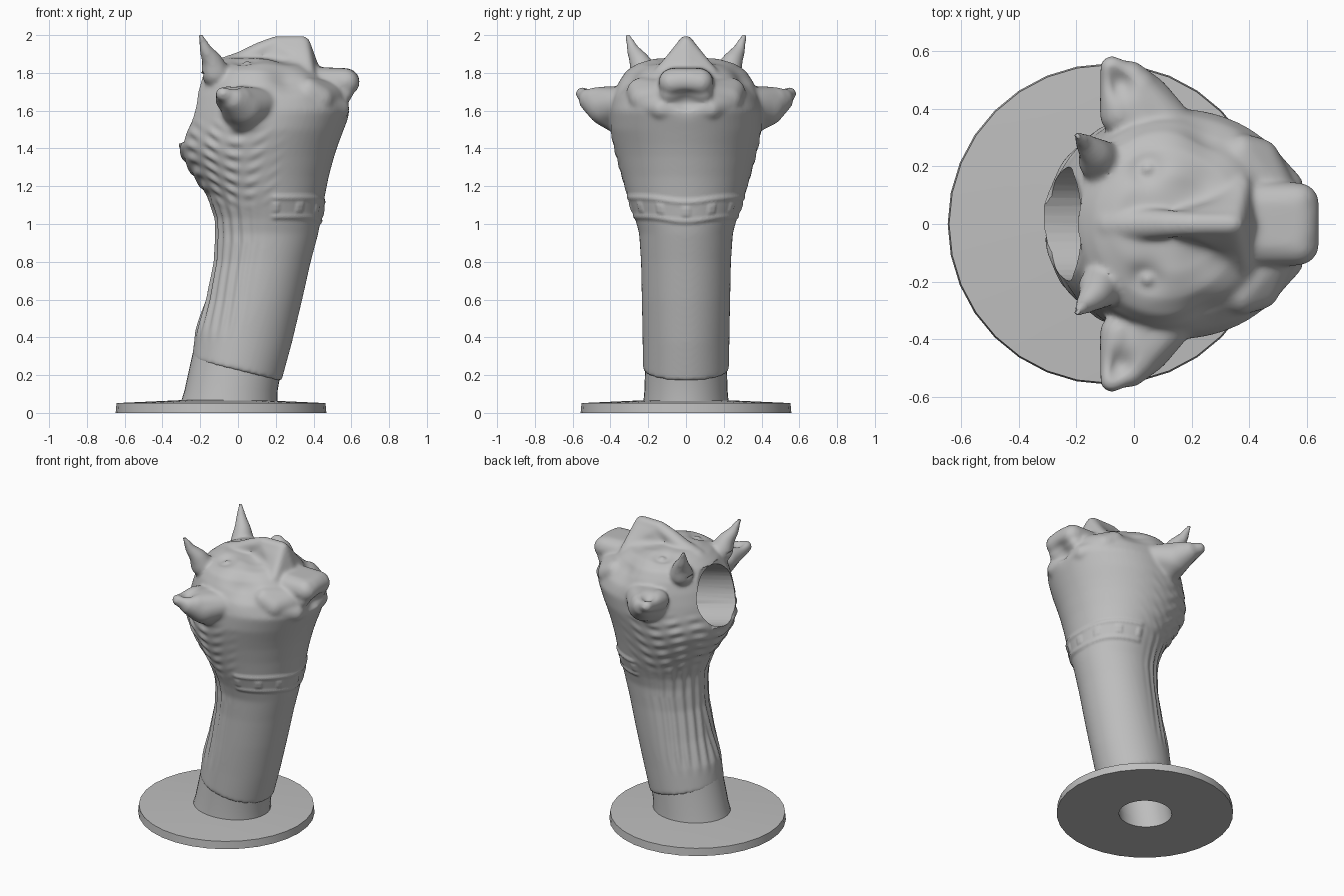
import bpy, bmesh, math
from math import sin, cos, pi, exp
from mathutils import Vector, Matrix

if "Cube" in bpy.data.objects:
    bpy.data.objects.remove(bpy.data.objects["Cube"])

clay = bpy.data.materials.new("grey clay")
clay.use_nodes = True
clay.diffuse_color = (0.52, 0.52, 0.52, 1)
clay.node_tree.nodes["Principled BSDF"].inputs["Base Color"].default_value = (0.52, 0.52, 0.52, 1)


def finish(bm, name):
    bmesh.ops.recalc_face_normals(bm, faces=bm.faces)
    me = bpy.data.meshes.new(name)
    bm.to_mesh(me)
    bm.free()
    ob = bpy.data.objects.new(name, me)
    bpy.context.collection.objects.link(ob)
    me.materials.append(clay)
    return ob


def loft(bm, sections, n=64):
    """Stack of ellipses: (z, back x, front x, half width, tilt)."""
    rings = []
    for z, x0, x1, w, tilt in sections:
        cx, a = (x0 + x1) / 2, (x1 - x0) / 2
        rings.append([bm.verts.new((cx + a * cos(t), w * sin(t), z + tilt * a * cos(t)))
                      for t in (2 * pi * i / n for i in range(n))])
    for r, s in zip(rings, rings[1:]):
        for i in range(n):
            j = (i + 1) % n
            bm.faces.new((r[i], r[j], s[j], s[i]))
    bm.faces.new(rings[0][::-1])
    bm.faces.new(rings[-1])


# Directions of a unit ball, reused by every hull
ball = bmesh.new()
bmesh.ops.create_icosphere(ball, subdivisions=3, radius=1)
BALL = [v.co.copy() for v in ball.verts]
ball.free()


def hull(bm, balls):
    """Convex skin around balls given as (centre, radius)."""
    verts = [bm.verts.new(Vector(c) + r * p) for c, r in balls for p in BALL]
    bmesh.ops.convex_hull(bm, input=verts)
    loose = [v for v in bm.verts if not v.link_faces]
    bmesh.ops.delete(bm, geom=loose, context="VERTS")


def chain(bm, balls):
    for a, b in zip(balls, balls[1:]):
        hull(bm, [a, b])


def bake(ob):
    dg = bpy.context.evaluated_depsgraph_get()
    me = bpy.data.meshes.new_from_object(ob.evaluated_get(dg))
    ob.modifiers.clear()
    ob.data = me
    if not me.materials:
        me.materials.append(clay)


# Neck and skull
bm = bmesh.new()
loft(bm, [(.225, -.245, .23, .228, -.24), (.4, -.225, .285, .23, -.12),
          (.6, -.17, .34, .234, 0), (.8, -.125, .385, .238, 0), (.95, -.118, .425, .248, 0),
          (1.03, -.12, .44, .27, 0), (1.15, -.165, .46, .312, 0), (1.25, -.235, .48, .34, 0),
          (1.36, -.3, .51, .37, 0), (1.42, -.315, .53, .385, 0), (1.5, -.305, .56, .4, 0),
          (1.6, -.285, .6, .4, 0), (1.68, -.26, .56, .385, 0), (1.75, -.23, .49, .36, 0),
          (1.81, -.19, .42, .32, 0), (1.85, -.14, .37, .26, 0), (1.88, -.07, .32, .17, 0)])
# Forehead crest: rising ridge, then a flare above the snout
chain(bm, [((-.08, 0, 1.81), .07), ((.02, 0, 1.855), .06), ((.12, 0, 1.915), .05),
           ((.2, 0, 1.95), .045), ((.34, 0, 1.957), .04)])
hull(bm, [((.2, 0, 1.95), .04), ((.345, 0, 1.957), .038), ((.4, 0, 1.8), .04),
          ((.37, .13, 1.8), .04), ((.37, -.13, 1.8), .04), ((.15, 0, 1.8), .08)])
# Snout
hull(bm, [((.57, s * .07, 1.75), .075) for s in (1, -1)] + [((.42, s * .06, 1.74), .09) for s in (1, -1)])
hull(bm, [((.56, s * .09, 1.69), .05) for s in (1, -1)] + [((.4, s * .1, 1.68), .08) for s in (1, -1)])
# Jaw
hull(bm, [((.53, s * .13, 1.61), .06) for s in (1, -1)] + [((.42, s * .22, 1.64), .08) for s in (1, -1)])
for s in (1, -1):
    # Ear with a broad root
    hull(bm, [((.03, s * .34, 1.61), .12), ((.03, s * .42, 1.62), .105), ((-.02, s * .5, 1.66), .07),
              ((.14, s * .33, 1.64), .08), ((.03, s * .3, 1.53), .08)])
    hull(bm, [((.01, s * .47, 1.655), .075), ((-.075, s * .545, 1.69), .04)])
    hull(bm, [((-.05, s * .38, 1.66), .07), ((-.08, s * .545, 1.69), .04)])
    # Horn
    chain(bm, [((-.12, s * .22, 1.8), .075), ((-.135, s * .245, 1.86), .055),
               ((-.17, s * .28, 1.92), .034), ((-.197, s * .308, 1.998), .014)])
    # Cheek and brow
    hull(bm, [((.36, s * .24, 1.7), .08), ((.43, s * .22, 1.66), .08), ((.46, s * .12, 1.66), .1)])
    hull(bm, [((.06, s * .2, 1.8), .065), ((.17, s * .16, 1.81), .055)])
head = finish(bm, "beast_neck_and_head")
mod = head.modifiers.new("blend", "REMESH")
mod.mode = "VOXEL"
mod.voxel_size = .011
mod = head.modifiers.new("soften", "SMOOTH")
mod.factor = .5
mod.iterations = 12
bake(head)


def gauss(p, c, r):
    return exp(-sum((a - b) ** 2 for a, b in zip(p, c)) / (r * r))


def ramp(a, b, t):
    t = min(1, max(0, (t - a) / (b - a)))
    return t * t * (3 - 2 * t)


# (centre on the +y side, radius, depth): hollows and bumps of the face
SCULPT = [((.04, .19, 1.87), .055, -.03), ((.045, .195, 1.86), .025, .025),
          ((.25, .3, 1.76), .09, -.035), ((-.05, .49, 1.75), .05, -.04),
          ((.24, .13, 1.86), .08, -.025), ((.6, .07, 1.78), .03, -.01), ((.6, 0, 1.65), .06, -.025)]


def relief(p):
    x, y, z = p
    q = (x, abs(y), z)
    d = sum(h * gauss(q, c, r) for c, r, h in SCULPT)
    cx = .16 if z > .9 else .16 - .25 * (.9 - z)
    ang = math.atan2(abs(y), x - cx)
    back = ramp(1.5, 2.3, ang)
    # Long hair strands on the nape, ruffled rows higher up
    low = ramp(.36, .5, z) * (1 - ramp(1.05, 1.2, z))
    d += .005 * back * low * sin(26 * ang + 2.5 * sin(5 * z))
    high = ramp(1.05, 1.2, z) * (1 - ramp(1.45, 1.58, z)) * ramp(1.2, 2.2, ang)
    ruffle = sin(85 * z + 4 * sin(4 * ang) + 2 * sin(11 * y))
    d += .006 * high * ruffle * (.6 + .4 * sin(19 * ang + 14 * z))
    # Studded collar across the throat
    mid = z - 1.09 + .025 * cos(ang) ** 8
    front = 1 - ramp(1.42, 1.56, ang)
    band = front * (1 - ramp(.05, .075, abs(mid)))
    studs = .006 * ramp(.2, .9, cos(13 * ang)) * (1 - ramp(.015, .035, abs(mid)))
    return d + band * (.005 + .005 * ramp(.03, .05, abs(mid)) + studs)


targets = []
for v in head.data.vertices:
    moved = v.co + v.normal * relief(v.co)
    # Flat slanted face around the socket
    limit = -.29 + .11 * (moved.z - 1.42) / .38
    if 1.43 < moved.z < 1.8 and abs(moved.y) < .3:
        moved.x = max(moved.x, limit)
    moved.z = min(moved.z, 2.0)
    targets.append(moved)
for v, co in zip(head.data.vertices, targets):
    v.co = co

# Plain stem below the sleeve
bm = bmesh.new()
loft(bm, [(.03, -.31, .208, .228, 0), (.12, -.283, .21, .22, 0), (.26, -.24, .225, .216, -.24)], 40)
stem = finish(bm, "stem")

# Round foot plate with a slightly raised middle
bm = bmesh.new()
CX = -.09
loft(bm, [(0, CX - .558, CX + .558, .558, 0), (.052, CX - .553, CX + .553, .553, 0),
          (.068, CX - .2, CX + .2, .2, 0)], 32)
plate = finish(bm, "foot_plate")


# Bores through the neck and into the back of the head
def bore(name, start, end, radius):
    a, b = Vector(start), Vector(end)
    bm = bmesh.new()
    turn = (b - a).to_track_quat("Z", "Y").to_matrix().to_4x4()
    bmesh.ops.create_cone(bm, cap_ends=True, segments=40, radius1=radius, radius2=radius,
                          depth=(b - a).length, matrix=Matrix.Translation((a + b) / 2) @ turn)
    ob = finish(bm, name)
    ob.hide_render = True
    return ob


neck_bore = bore("neck_bore_cutter", (-.115, 0, -.1), (.22, 0, 1.5), .165)
head_bore = bore("socket_cutter", (-.45, 0, 1.655), (.22, 0, 1.48), .198)
for ob, cutters in ((head, (neck_bore, head_bore)), (stem, (neck_bore,)), (plate, (neck_bore,))):
    for c in cutters:
        mod = ob.modifiers.new("bore", "BOOLEAN")
        mod.operation = "DIFFERENCE"
        mod.solver = "EXACT"
        mod.object = c
    bake(ob)
for c in (neck_bore, head_bore):
    bpy.data.objects.remove(c)

bpy.ops.object.select_all(action="DESELECT")
for ob in (head, stem, plate):
    ob.select_set(True)
bpy.context.view_layer.objects.active = head
bpy.ops.object.shade_smooth_by_angle(angle=math.radians(40))
